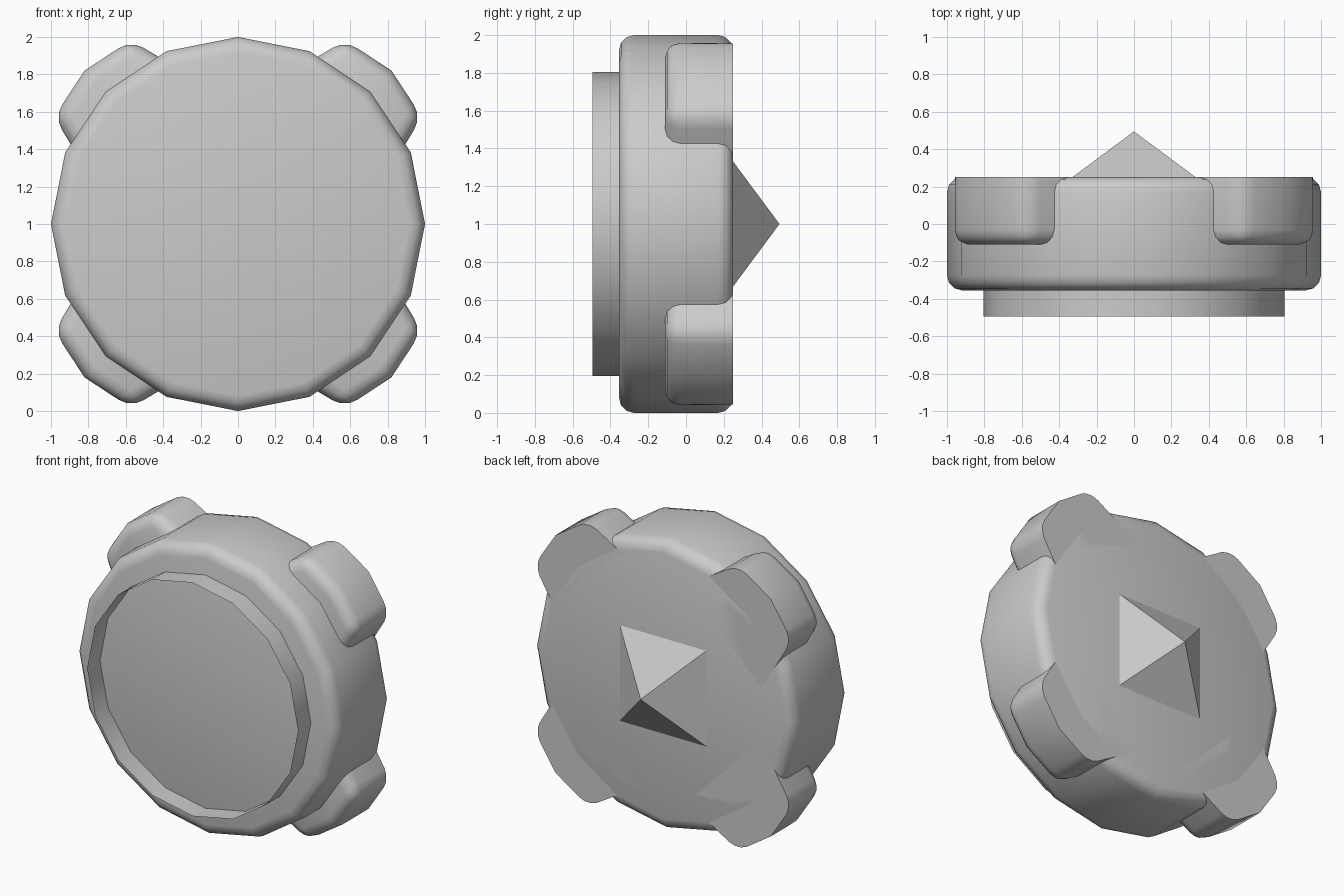
import bpy, bmesh, math

if "Cube" in bpy.data.objects:
    bpy.data.objects.remove(bpy.data.objects["Cube"])

CZ = 1.0          # height of the wheel axis
FRONT, BACK = -0.355, 0.25


def finish(name, bm, angle=40):
    bmesh.ops.recalc_face_normals(bm, faces=bm.faces)
    me = bpy.data.meshes.new(name)
    bm.to_mesh(me)
    bm.free()
    ob = bpy.data.objects.new(name, me)
    bpy.context.collection.objects.link(ob)
    if angle:
        me.shade_smooth()
        me.set_sharp_from_angle(angle=math.radians(angle))
    return ob


def ring(radius, sides=16):
    return [(radius * math.cos(2 * math.pi * i / sides),
             radius * math.sin(2 * math.pi * i / sides)) for i in range(sides)]


def prism(points, y0, y1, caps=True):
    """Extrude an outline in the x-z plane along y."""
    bm = bmesh.new()
    a = [bm.verts.new((x, y0, z + CZ)) for x, z in points]
    b = [bm.verts.new((x, y1, z + CZ)) for x, z in points]
    n = len(points)
    for i in range(n):
        j = (i + 1) % n
        bm.faces.new((a[i], a[j], b[j], b[i]))
    if caps:
        bm.faces.new(a)
        bm.faces.new(b)
    bmesh.ops.recalc_face_normals(bm, faces=bm.faces)
    return bm, a, b


def round_edges(bm, edges, width):
    bmesh.ops.bevel(bm, geom=edges, offset=width, offset_type='OFFSET',
                    segments=3, profile=0.5, affect='EDGES', clamp_overlap=True)


# Main disc with both rims rounded
bm, a, b = prism(ring(1.0), FRONT, BACK)
rims = [e for e in bm.edges if abs(e.verts[0].co.y - e.verts[1].co.y) < 1e-5]
round_edges(bm, rims, 0.08)
finish("disc", bm)

# Thin open collar on the front
bm, a, b = prism(ring(0.805), -0.495, FRONT, caps=False)
finish("front_collar", bm)

# Four lugs on the diagonals, flush with the back (tangent, radius) outline
outline = [(0.40, 0.66), (0.29, 1.10), (0.0, 1.16), (-0.29, 1.10), (-0.40, 0.66)]
for k in range(4):
    t = math.radians(45 + 90 * k)
    c, s = math.cos(t), math.sin(t)
    pts = [(r * c - u * s, r * s + u * c) for u, r in outline]
    bm, a, b = prism(pts, -0.11, BACK)
    pairs = [(a[i], a[i + 1]) for i in range(4)] + [(a[1], b[1]), (a[3], b[3])]
    round_edges(bm, [bm.edges.get(p) for p in pairs], 0.08)
    finish(f"lug_{k + 1}", bm)

# Pointed pyramid in the middle of the back
bm = bmesh.new()
h = 0.33
base = [bm.verts.new((x, BACK, CZ + z)) for x, z in ((-h, -h), (h, -h), (h, h), (-h, h))]
tip = bm.verts.new((0, 0.495, CZ))
for i in range(4):
    bm.faces.new((base[i], base[(i + 1) % 4], tip))
finish("back_spike", bm, angle=None)
